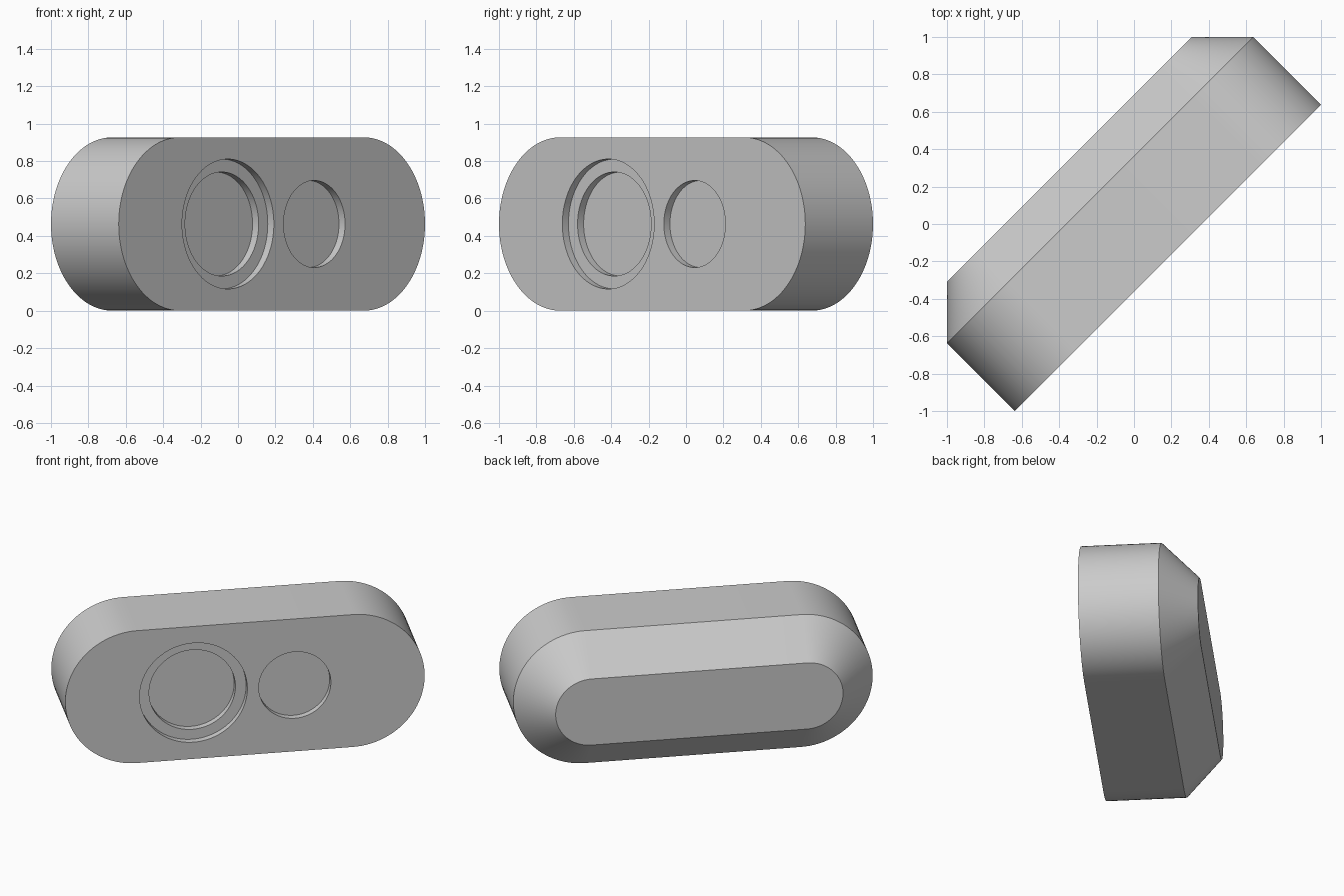
import bpy
import bmesh
from math import cos, sin, pi, radians
from mathutils import Matrix

if "Cube" in bpy.data.objects:
    bpy.data.objects.remove(bpy.data.objects["Cube"], do_unlink=True)

RADIUS = 0.4635      # half height of the pill outline
HALF_RUN = 0.6945    # half length of its straight edges
FRONT, RIM, BACK = -0.256, 0.256, 0.488
CHAMFER = 0.232
STEP = 0.046         # depth of each recess
ARC = 48             # segments per rounded end

grey = bpy.data.materials.new("light_grey")
grey.use_nodes = True
colour = (0.6, 0.6, 0.6, 1)
grey.diffuse_color = colour
grey.node_tree.nodes["Principled BSDF"].inputs["Base Color"].default_value = colour


def make_object(name, bm):
    bmesh.ops.recalc_face_normals(bm, faces=bm.faces)
    mesh = bpy.data.meshes.new(name)
    bm.to_mesh(mesh)
    bm.free()
    mesh.materials.append(grey)
    obj = bpy.data.objects.new(name, mesh)
    bpy.context.collection.objects.link(obj)
    return obj


def pill_ring(bm, radius, y):
    ring = []
    for side in (1, -1):
        for i in range(ARC + 1):
            a = -pi / 2 + pi * i / ARC
            x = side * (HALF_RUN + radius * cos(a))
            ring.append(bm.verts.new((x, y, RADIUS + side * radius * sin(a))))
    return ring


# Pill-shaped body with a chamfered back
bm = bmesh.new()
rings = [pill_ring(bm, RADIUS, FRONT),
         pill_ring(bm, RADIUS, RIM),
         pill_ring(bm, RADIUS - CHAMFER, BACK)]
for a, b in zip(rings, rings[1:]):
    for i in range(len(a)):
        j = (i + 1) % len(a)
        bm.faces.new((a[i], a[j], b[j], b[i]))
bm.faces.new(rings[0])
bm.faces.new(rings[-1])
body = make_object("pill_body", bm)
bpy.context.view_layer.objects.active = body
body.select_set(True)


# Round recesses in the front face
def cut_recess(x, radius, depth):
    bm = bmesh.new()
    start = FRONT - 0.1
    end = FRONT + depth
    place = Matrix.Translation((x, (start + end) / 2, RADIUS)) @ Matrix.Rotation(pi / 2, 4, 'X')
    bmesh.ops.create_cone(bm, cap_ends=True, segments=96, radius1=radius,
                          radius2=radius, depth=end - start, matrix=place)
    cutter = make_object("recess_cutter", bm)
    cutter.hide_render = True
    mod = body.modifiers.new("recess", 'BOOLEAN')
    mod.operation = 'DIFFERENCE'
    mod.solver = 'EXACT'
    mod.object = cutter
    bpy.ops.object.modifier_apply(modifier=mod.name)
    bpy.data.objects.remove(cutter, do_unlink=True)


cut_recess(-0.332, 0.347, STEP)        # wide shallow step
cut_recess(-0.332, 0.278, 2 * STEP)    # deeper centre
cut_recess(0.321, 0.2325, STEP)        # small recess

# Turn the body diagonally
body.data.transform(Matrix.Rotation(radians(45), 4, 'Z'))
bpy.ops.object.shade_smooth_by_angle(angle=radians(30))
